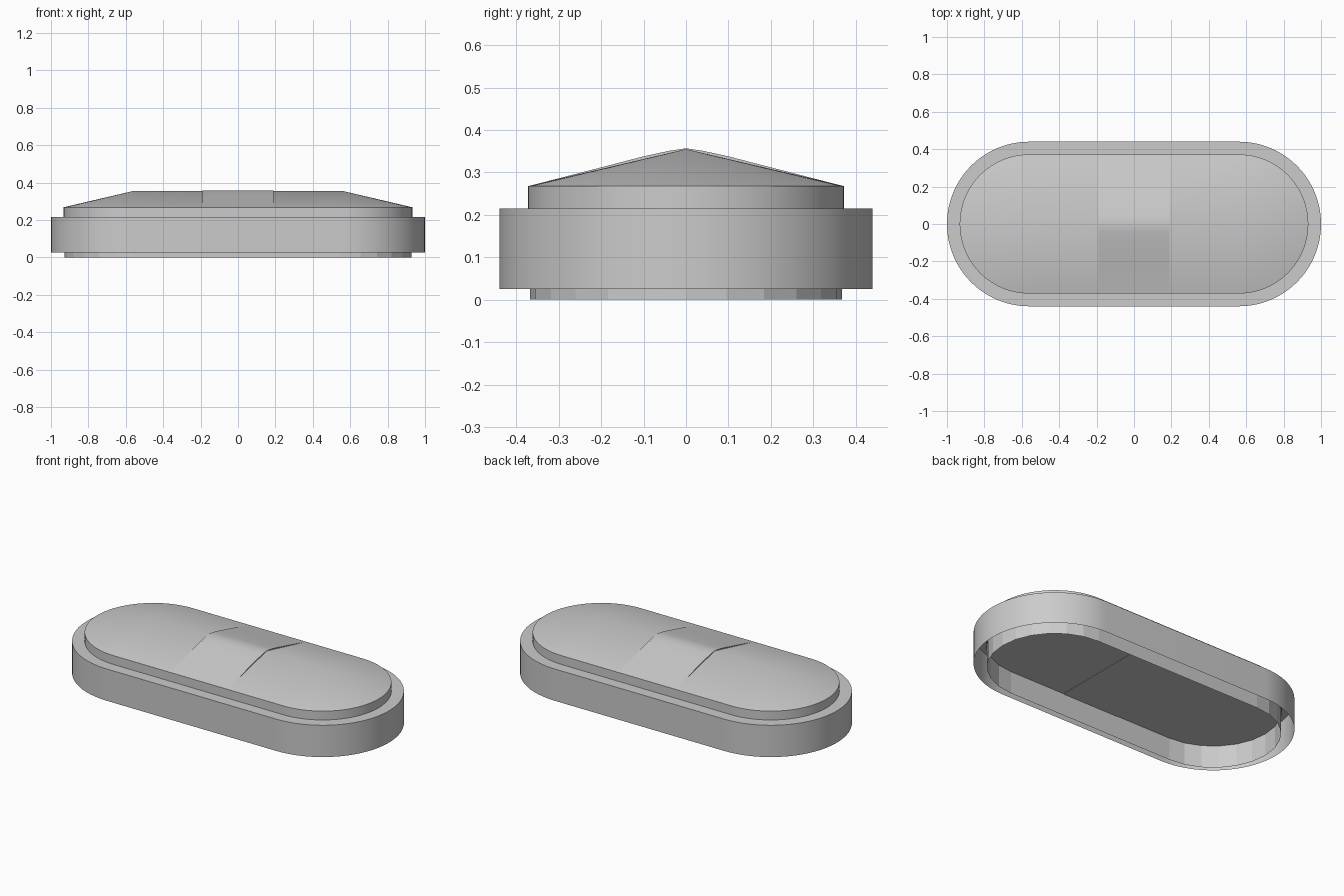
import bpy, bmesh, math

if "Cube" in bpy.data.objects:
    bpy.data.objects.remove(bpy.data.objects["Cube"])


def stadium(radius, z, seg, half=0.56):
    """Pill-shaped outline: two half circles joined by straight sides."""
    pts = []
    for sx, start in ((1, -math.pi / 2), (-1, math.pi / 2)):
        for i in range(seg + 1):
            a = start + math.pi * i / seg
            pts.append((sx * half + radius * math.cos(a), radius * math.sin(a), z))
    return pts


def loft(name, profile, seg, cap_bottom=False, smooth=True):
    """Skin a list of (radius, z) pill outlines; radius 0 collapses to a ridge."""
    bm = bmesh.new()
    rings = [[bm.verts.new(p) for p in stadium(r, z, seg)] for r, z in profile]
    if cap_bottom:
        bm.faces.new(rings[0][::-1])
    n = len(rings[0])
    for low, high in zip(rings, rings[1:]):
        for i in range(n):
            j = (i + 1) % n
            bm.faces.new((low[i], low[j], high[j], high[i]))
    bmesh.ops.remove_doubles(bm, verts=bm.verts, dist=1e-5)
    return finish(name, bm, smooth)


def finish(name, bm, smooth=True):
    mesh = bpy.data.meshes.new(name)
    bm.to_mesh(mesh)
    bm.free()
    ob = bpy.data.objects.new(name, mesh)
    bpy.context.collection.objects.link(ob)
    if smooth:
        bpy.ops.object.select_all(action='DESELECT')
        ob.select_set(True)
        bpy.context.view_layer.objects.active = ob
        bpy.ops.object.shade_smooth_by_angle(angle=math.radians(30))
    return ob


# Outer skirt: open underneath, flat shoulder on top
loft("outer_skirt", [(0.44, 0.025), (0.44, 0.215), (0.372, 0.215)], 48)

# Raised lid with hipped roof and flat underside
loft("hipped_lid", [(0.372, 0.135), (0.372, 0.268), (0.0, 0.355)], 48, cap_bottom=True)

# Faceted foot tube
loft("foot_tube", [(0.368, 0.0), (0.368, 0.137)], 12, smooth=False)

# Slightly bulged centre strip across the roof
half = [(0.371, 0.268), (0.2, 0.312), (0.1, 0.338), (0.04, 0.351)]
outline = [(0.371, 0.133)] + half + [(0, 0.357)]
outline += [(-y, z) for y, z in reversed(half)] + [(-0.371, 0.133)]
bm = bmesh.new()
face = bm.faces.new([bm.verts.new((-0.19, y, z)) for y, z in outline])
ext = bmesh.ops.extrude_face_region(bm, geom=[face])
bmesh.ops.translate(bm, vec=(0.38, 0, 0),
                    verts=[g for g in ext["geom"] if isinstance(g, bmesh.types.BMVert)])
bmesh.ops.recalc_face_normals(bm, faces=bm.faces)
finish("centre_strip", bm)
